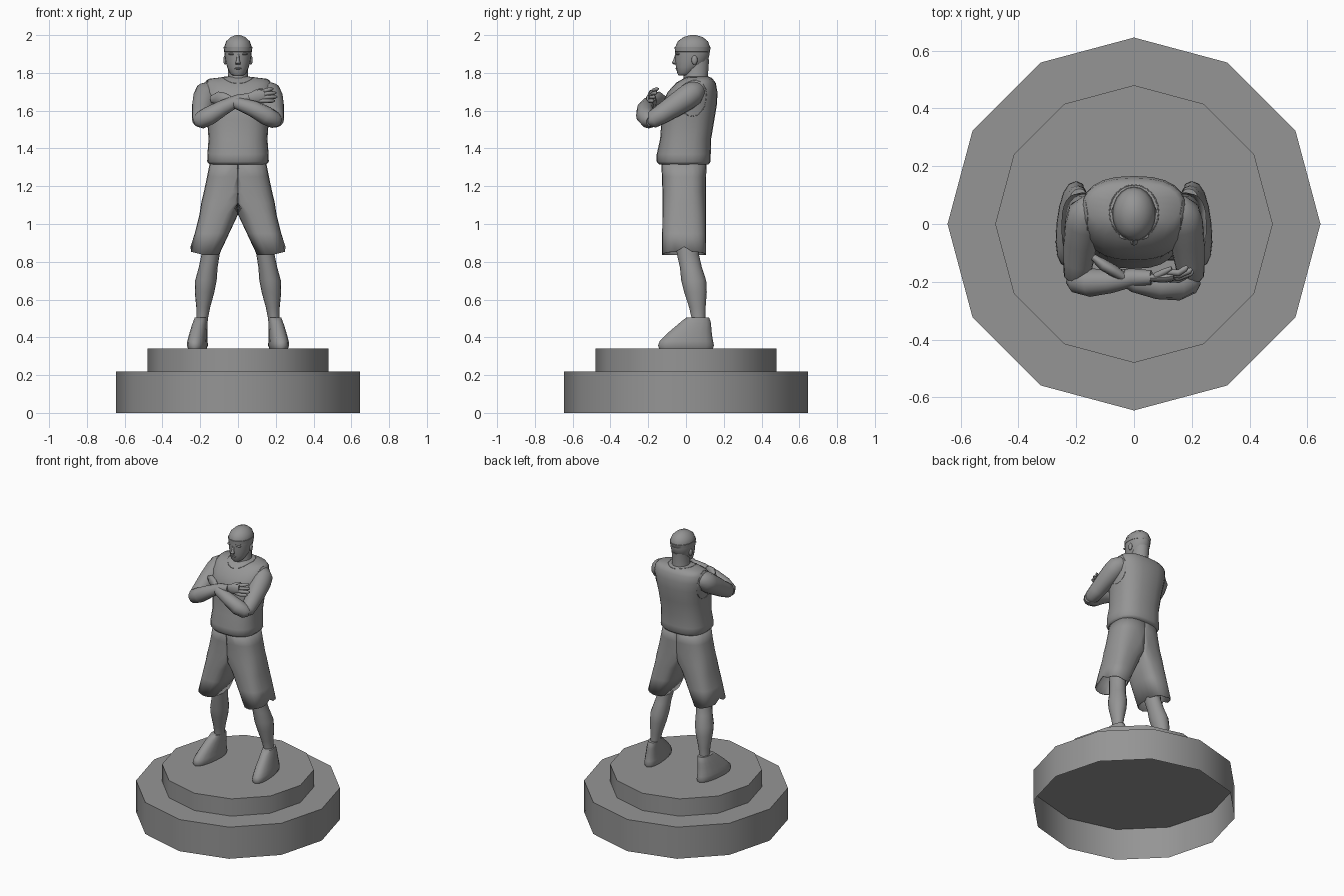
import bpy, bmesh, math
from mathutils import Vector
from mathutils.bvhtree import BVHTree

cube = bpy.data.objects.get("Cube")
if cube:
    bpy.data.objects.remove(cube, do_unlink=True)

grey = bpy.data.materials.new("statue grey")
grey.use_nodes = True
colour = (0.3, 0.3, 0.3, 1)
grey.diffuse_color = colour
for node in grey.node_tree.nodes:
    if node.type == 'BSDF_PRINCIPLED':
        node.inputs["Base Color"].default_value = colour


def add_object(name, data):
    ob = bpy.data.objects.new(name, data)
    bpy.context.collection.objects.link(ob)
    data.materials.append(grey)
    return ob


def smooth(ob, angle=50):
    bpy.ops.object.select_all(action='DESELECT')
    ob.select_set(True)
    bpy.context.view_layer.objects.active = ob
    bpy.ops.object.shade_smooth_by_angle(angle=math.radians(angle))


def skin(name, loops, bottom=True, top=True):
    """Bridge equal loops of points into one smooth mesh."""
    bm = bmesh.new()
    rows = [[bm.verts.new(p) for p in loop] for loop in loops]
    n = len(rows[0])
    for a, b in zip(rows, rows[1:]):
        for i in range(n):
            j = (i + 1) % n
            bm.faces.new((a[i], a[j], b[j], b[i]))
    if bottom:
        bm.faces.new(rows[0])
    if top:
        bm.faces.new(rows[-1])
    bmesh.ops.recalc_face_normals(bm, faces=bm.faces)
    mesh = bpy.data.meshes.new(name)
    bm.to_mesh(mesh)
    bm.free()
    ob = add_object(name, mesh)
    smooth(ob)
    return ob


def oval(n=16, power=2):
    for i in range(n):
        a = math.tau * i / n
        c, s = math.cos(a), math.sin(a)
        yield (math.copysign(abs(c) ** (2 / power), c),
               math.copysign(abs(s) ** (2 / power), s))


def loft(name, rings, side=1, power=2, n=16, bottom=True, top=True):
    """Stack level ovals given as x, y, z, half width, half depth."""
    return skin(name, [[(side * (x + rx * c), y + ry * s, z)
                        for c, s in oval(n, power)]
                       for x, y, z, rx, ry in rings], bottom, top)


def limb(name, path, side=1, flat=1, n=12):
    """Sweep a round section along points given as x, y, z, radius."""
    pts = [Vector((side * x, y, z)) for x, y, z, r in path]
    loops = []
    for i, p in enumerate(pts):
        t = (pts[min(i + 1, len(pts) - 1)] - pts[max(i - 1, 0)]).normalized()
        u = t.cross(Vector((0, 0, 1))).normalized()
        v = u.cross(t)
        r = path[i][3]
        loops.append([p + u * (r * flat * c) + v * (r * s) for c, s in oval(n)])
    return skin(name, loops)


def ball(name, place, size):
    mesh = bpy.data.meshes.new(name)
    bm = bmesh.new()
    bmesh.ops.create_uvsphere(bm, u_segments=12, v_segments=8, radius=1)
    for v in bm.verts:
        v.co = Vector([v.co[k] * size[k] + place[k] for k in range(3)])
    bm.to_mesh(mesh)
    bm.free()
    smooth(add_object(name, mesh))


def trim(name, points, radius):
    curve = bpy.data.curves.new(name, 'CURVE')
    curve.dimensions = '3D'
    curve.bevel_depth = radius
    curve.bevel_resolution = 1
    spline = curve.splines.new('POLY')
    spline.points.add(len(points) - 1)
    for sp, p in zip(spline.points, points):
        sp.co = (*p, 1)
    spline.use_cyclic_u = True
    add_object(name, curve)


# Two-step twelve-sided pedestal, hollow underneath
for name, low, high, r in (("lower_step", 0, 0.22, 0.645), ("upper_step", 0.22, 0.34, 0.48)):
    loft(name, [(0, 0, low, r, r), (0, 0, high, r, r)], n=12, bottom=False)

# Sleeveless top
torso = loft("jersey", [
    (0, -.012, 1.315, .15, .13), (0, -.012, 1.33, .163, .143),
    (0, -.012, 1.37, .162, .143), (0, -.002, 1.45, .156, .135),
    (0, .01, 1.55, .163, .14), (0, .02, 1.64, .176, .145),
    (0, .035, 1.7, .184, .131), (0, .052, 1.745, .178, .106),
    (0, .062, 1.768, .158, .08), (0, .06, 1.78, .06, .06)],
    power=2.5, n=24)
surface = BVHTree.FromPolygons([v.co for v in torso.data.vertices],
                               [list(p.vertices) for p in torso.data.polygons])
collar = []
for c, s in oval(24):
    start = Vector((.085 * c, .04 + .095 * s, 3))
    collar.append(surface.ray_cast(start, Vector((0, 0, -1)))[0])
trim("collar", collar, .002)

# Neck and head
loft("neck", [(0, .055, 1.73, .066, .068), (0, .052, 1.785, .053, .064),
              (0, .06, 1.87, .053, .062)])
loft("head", [
    (0, -.014, 1.785, .026, .024), (0, -.004, 1.797, .042, .042),
    (0, .014, 1.83, .057, .067), (0, .029, 1.86, .066, .086),
    (0, .034, 1.9, .072, .091), (0, .035, 1.935, .074, .093),
    (0, .036, 1.967, .063, .08), (0, .038, 1.99, .038, .05),
    (0, .038, 2, .012, .015)], n=20)
loft("headband", [(0, .034, 1.91, .07, .09), (0, .034, 1.912, .074, .093),
                  (0, .035, 1.936, .076, .095), (0, .035, 1.938, .07, .09)], n=20)
loft("nose", [(0, -.056, 1.845, .013, .008), (0, -.06, 1.852, .014, .015),
              (0, -.056, 1.868, .008, .011), (0, -.052, 1.9, .007, .005)], n=8)
ball("lips", (0, -.046, 1.824), (.02, .01, .006))

for side, tag in ((1, "left_"), (-1, "right_")):
    # Ears and brows
    ball(tag + "ear", (side * .068, .045, 1.868), (.01, .016, .025))
    ball(tag + "brow", (side * .026, -.042, 1.9), (.026, .012, .006))

    # Armhole edging
    hole = [surface.find_nearest(Vector((side * .17, .035 + .08 * c, 1.67 + .1 * s)))[0]
            for c, s in oval(24)]
    trim(tag + "armhole", hole, .002)

    # Shoulder and upper arm
    limb(tag + "upper_arm", [
        (.12, .07, 1.715, .035), (.145, .057, 1.708, .05), (.164, .035, 1.692, .065),
        (.173, 0, 1.666, .066), (.184, -.06, 1.626, .06),
        (.192, -.13, 1.58, .052), (.197, -.18, 1.552, .046), (.197, -.205, 1.545, .025)],
        side, n=16)

    # Half of the shorts: meets its twin along the middle, open flared hem
    half = loft(tag + "shorts_half", [
        (0, -.012, 1.335, .147, .12), (.008, -.01, 1.25, .156, .117),
        (.03, -.01, 1.17, .151, .115), (.065, -.01, 1.11, .13, .115),
        (.102, -.01, 1.05, .102, .115), (.138, -.01, .95, .091, .116),
        (.176, -.01, .835, .075, .117)], side, power=2.8, n=24, bottom=False, top=False)
    for v in half.data.vertices:
        v.co.x = side * max(0, side * v.co.x)
        outward = side * v.co.x - .176
        if v.co.z < .84 and outward > 0:
            # hem rises towards the outside, with a slit at the seam
            v.co.z += .045 if outward > .0745 else outward * .25
    shell = half.modifiers.new("cloth", 'SOLIDIFY')
    shell.thickness = .005

    # Lower leg
    loft(tag + "leg", [
        (.13, 0, 1, .06, .065), (.145, .01, .84, .048, .058),
        (.158, .026, .77, .05, .058), (.17, .041, .7, .057, .066),
        (.177, .05, .64, .052, .06), (.184, .06, .56, .037, .044),
        (.189, .066, .5, .03, .036), (.195, .068, .43, .03, .036)], side)

    # Shoe, turned slightly outwards
    shoe = loft(tag + "shoe", [
        (.215, 0, .34, .046, .142), (.215, 0, .357, .053, .148),
        (.215, .002, .38, .051, .141), (.213, .012, .405, .048, .127),
        (.21, .026, .435, .044, .109), (.207, .043, .465, .04, .09),
        (.204, .053, .485, .037, .077), (.201, .062, .505, .034, .06)], side, power=2.3)
    for v in shoe.data.vertices:
        v.co.x -= side * .1 * v.co.y

# Crossed forearms
limb("left_forearm", [
    (.213, -.185, 1.545, .03), (.195, -.198, 1.55, .045), (.15, -.215, 1.573, .05),
    (.08, -.217, 1.61, .043), (0, -.203, 1.638, .033), (-.045, -.178, 1.65, .026)])
limb("left_hand", [
    (-.035, -.185, 1.647, .026), (-.07, -.162, 1.66, .034),
    (-.105, -.142, 1.667, .034), (-.14, -.115, 1.66, .02)], flat=.6)
limb("right_forearm", [
    (-.218, -.18, 1.543, .03), (-.2, -.192, 1.548, .046), (-.15, -.203, 1.574, .049),
    (-.08, -.198, 1.615, .041), (0, -.185, 1.655, .031), (.06, -.185, 1.668, .025)])
limb("right_hand", [
    (.045, -.186, 1.665, .022), (.08, -.186, 1.67, .031),
    (.115, -.184, 1.676, .036), (.14, -.18, 1.68, .03)], flat=.5)

# Fingers spread over the opposite arm
for i in range(4):
    z = 1.652 + .015 * i
    y = -.19 + .008 * i
    reach = (.192, .205, .2, .185)[i]
    limb("right_finger", [
        (.115, y, z, .011), (.155, y - .003, z + .004 * i, .011),
        (reach - .008, y + .012, z + .006 * i, .01),
        (reach, y + .02, z + .006 * i, .005)], n=8)
limb("right_thumb", [(.075, -.18, 1.688, .012), (.105, -.165, 1.705, .011),
                     (.13, -.152, 1.712, .006)], n=8)
